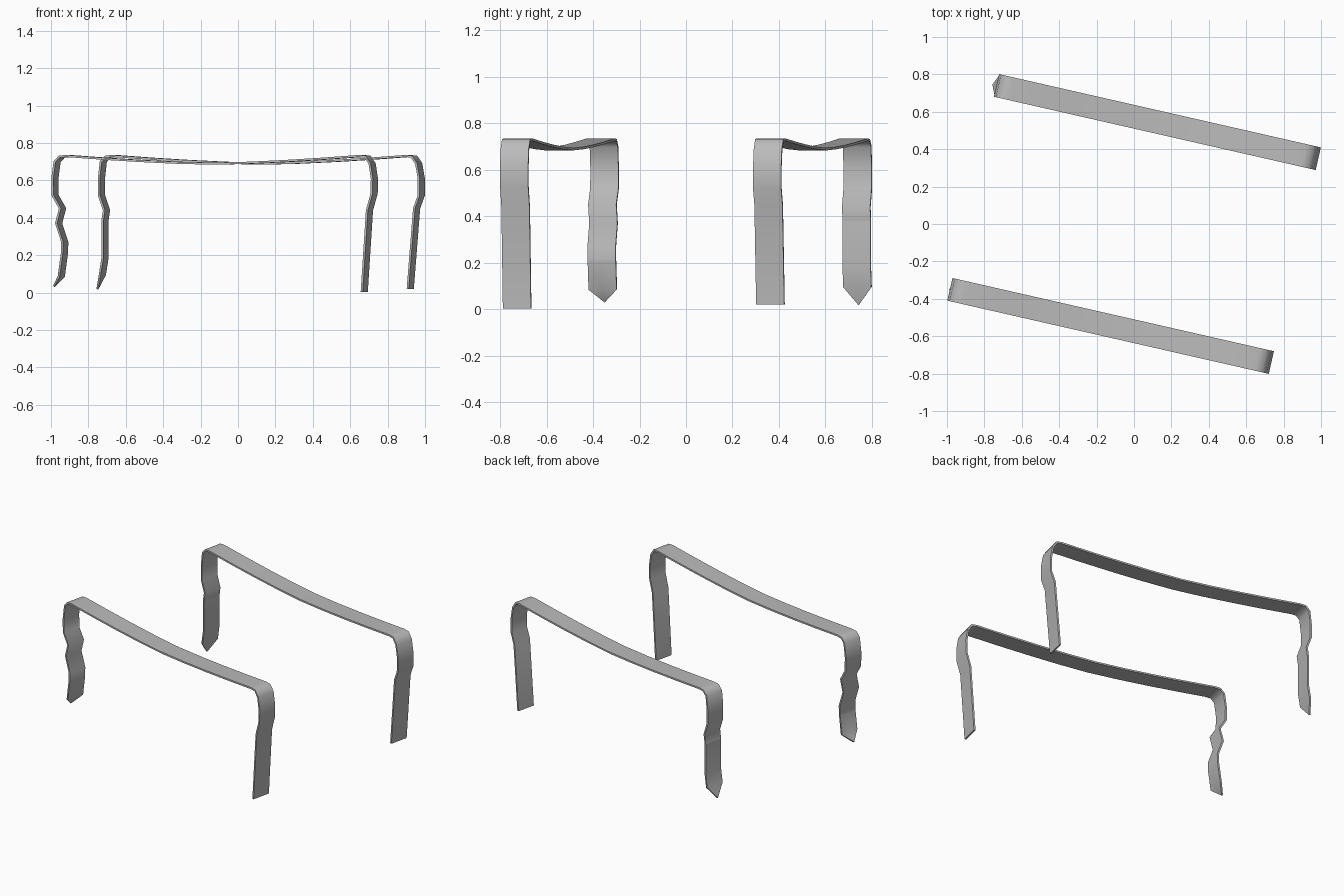
import bpy, bmesh
from mathutils import Vector

cube = bpy.data.objects.get("Cube")
if cube:
    bpy.data.objects.remove(cube, do_unlink=True)

WIDTH, THICK = 0.124, 0.011
ALONG = Vector((0.975, -0.222, 0))
ACROSS = Vector((0.222, 0.975, 0))

grey = bpy.data.materials.new("strap_grey")
grey.use_nodes = True
colour = (0.5, 0.5, 0.5, 1)
grey.diffuse_color = colour
grey.node_tree.nodes["Principled BSDF"].inputs["Base Color"].default_value = colour


def strap(name, centre, right_leg, left_leg, tip, crease):
    """Thin band: plain right leg, sagging top, wavy left leg with a pointed tip."""
    cx, cy = centre
    x_left, x_right = left_leg[0][0], right_leg[-1][0]

    # sagging top between the two rounded shoulders
    lo, hi = x_left + 0.06, x_right - 0.06
    top = []
    for i in range(9):
        t = 1 - i / 4
        top.append(((lo + hi) / 2 + t * (hi - lo) / 2, 0.689 + 0.041 * abs(t) ** 1.5))
    shoulders = [(x_right - 0.025, 0.727)], [(x_left + 0.025, 0.727)]
    path = right_leg + shoulders[0] + top + shoulders[1] + left_leg

    def place(x, z):
        s = (x - cx) / ALONG.x
        return Vector((cx, cy, z)) + ALONG * s

    bm = bmesh.new()
    rows = []
    for x, z in path:
        p = place(x, z)
        rows.append([bm.verts.new(p + ACROSS * WIDTH * k) for k in (-0.5, 0, 0.5)])
    for a, b in zip(rows, rows[1:]):
        for k in range(2):
            bm.faces.new((a[k], a[k + 1], b[k + 1], b[k]))
    point = bm.verts.new(place(*tip))
    for k in range(2):
        bm.faces.new((rows[-1][k], rows[-1][k + 1], point))
    bmesh.ops.recalc_face_normals(bm, faces=bm.faces)

    mesh = bpy.data.meshes.new(name)
    bm.to_mesh(mesh)
    bm.free()
    mesh.materials.append(grey)
    obj = bpy.data.objects.new(name, mesh)
    bpy.context.collection.objects.link(obj)

    # sheet thickness, then smooth faces with sharp rims
    solid = obj.modifiers.new("thickness", 'SOLIDIFY')
    solid.thickness, solid.offset = THICK, 0
    solid.use_even_offset = True
    bpy.ops.object.select_all(action='DESELECT')
    obj.select_set(True)
    bpy.context.view_layer.objects.active = obj
    bpy.ops.object.modifier_apply(modifier=solid.name)
    bpy.ops.object.shade_smooth_by_angle(angle=0.9)

    # crease where the flat end plate begins
    for e in obj.data.edges:
        a, b = (obj.data.vertices[i].co for i in e.vertices)
        if a.x < cx and abs(a.z - b.z) < 0.002 and abs(a.z - crease) < 0.012:
            e.use_edge_sharp = True


strap("front_strap", (-0.125, -0.545),
      [(0.675, 0.003), (0.703, 0.44), (0.728, 0.53), (0.729, 0.61), (0.717, 0.69)],
      [(-0.967, 0.70), (-0.979, 0.61), (-0.978, 0.52), (-0.938, 0.45),
       (-0.959, 0.37), (-0.926, 0.27), (-0.928, 0.21), (-0.945, 0.085)],
      (-0.985, 0.032), 0.21)

strap("back_strap", (0.125, 0.545),
      [(0.921, 0.02), (0.955, 0.45), (0.980, 0.52), (0.980, 0.61), (0.966, 0.69)],
      [(-0.720, 0.70), (-0.730, 0.61), (-0.730, 0.52), (-0.703, 0.44),
       (-0.712, 0.38), (-0.712, 0.18), (-0.725, 0.095)],
      (-0.752, 0.018), 0.38)
